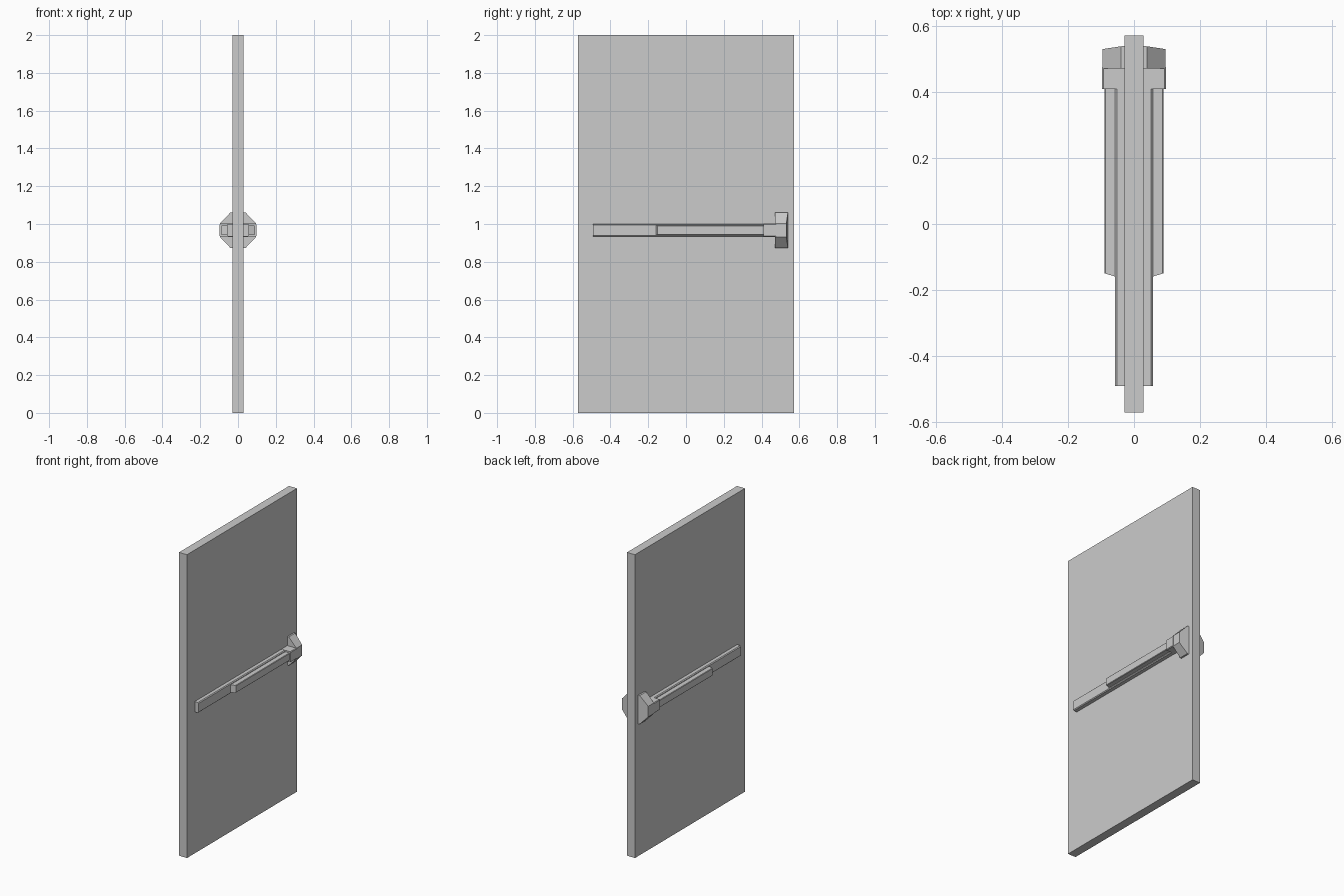
import bpy, bmesh

if "Cube" in bpy.data.objects:
    bpy.data.objects.remove(bpy.data.objects["Cube"])

FACE = 0.029   # half thickness of the door
MID = 0.967    # height of the hardware centre line


def prism(name, profile, y0, y1, lean0=0.0, lean1=0.0, mirror=True):
    """Extrude an (x, z) profile along y; each end may lean inward with x."""
    bm = bmesh.new()
    ends = []
    for y, lean in ((y0, lean0), (y1, lean1)):
        ends.append([bm.verts.new((x, y + lean * (x - FACE), z)) for x, z in profile])
    a, b = ends
    n = len(profile)
    bm.faces.new(a)
    bm.faces.new(b[::-1])
    for i in range(n):
        j = (i + 1) % n
        bm.faces.new((a[i], b[i], b[j], a[j]))
    bmesh.ops.recalc_face_normals(bm, faces=bm.faces)
    mesh = bpy.data.meshes.new(name)
    bm.to_mesh(mesh)
    bm.free()
    ob = bpy.data.objects.new(name, mesh)
    bpy.context.collection.objects.link(ob)
    if mirror:  # same hardware on both faces of the door
        ob.modifiers.new("both_sides", 'MIRROR')
    return ob


def bar_profile(x0, x1, half, c):
    """Box section with its two outer edges chamfered by c."""
    return [(x0, MID - half), (x1 - c, MID - half), (x1, MID - half + c),
            (x1, MID + half - c), (x1 - c, MID + half), (x0, MID + half)]


# Door slab
prism("door_panel", [(-FACE, 0), (FACE, 0), (FACE, 2), (-FACE, 2)],
      -0.573, 0.573, mirror=False)

# Long mounting rail
prism("mounting_rail", bar_profile(FACE, 0.057, 0.034, 0.005), -0.492, 0.42)

# Push bar with a slanted free end
prism("push_bar", bar_profile(0.05, 0.089, 0.025, 0.003), -0.168, 0.42, lean0=0.3)

# Block joining the bar to the latch case
prism("latch_block", bar_profile(FACE, 0.097, 0.035, 0.004), 0.41, 0.476)

# Tapered latch case
case = [(FACE, MID - 0.094), (0.04, MID - 0.094), (0.096, MID - 0.035),
        (0.096, MID + 0.035), (0.04, MID + 0.094), (FACE, MID + 0.094)]
prism("latch_case", case, 0.472, 0.541, lean1=-0.15)
